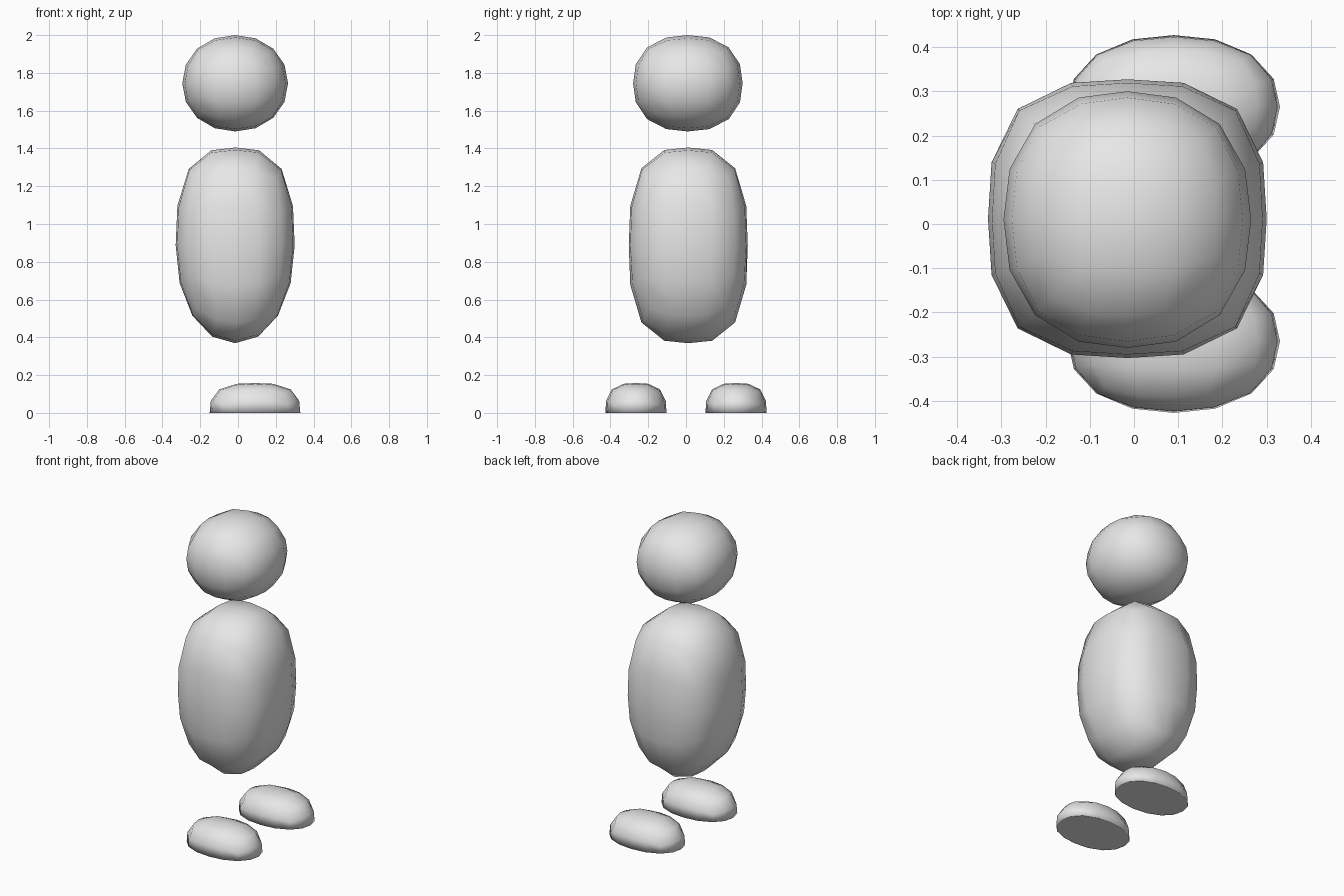
import bpy, bmesh, math
from mathutils import Vector

if "Cube" in bpy.data.objects:
    bpy.data.objects.remove(bpy.data.objects["Cube"])

grey = bpy.data.materials.new("plain grey")
grey.diffuse_color = (0.8, 0.8, 0.8, 1)
grey.use_nodes = True
grey.node_tree.nodes["Principled BSDF"].inputs["Base Color"].default_value = grey.diffuse_color


def rounded_block(name, centre, half, pair, lone, inner_top, inner_bottom, outer, flat=False):
    """Cube grid inflated to a soft block: 'pair' axes share one roundness, 'lone' axis another."""
    bm = bmesh.new()
    bmesh.ops.create_cube(bm, size=2)
    bmesh.ops.subdivide_edges(bm, edges=bm.edges[:], cuts=3, use_grid_fill=True)
    for v in bm.verts:
        d = Vector([math.tan(c * math.pi / 4) for c in v.co])
        n = inner_top if d.z >= 0 else inner_bottom
        ring = (abs(d[pair[0]]) ** n + abs(d[pair[1]]) ** n) ** (1 / n)
        d /= (ring ** outer + abs(d[lone]) ** outer) ** (1 / outer)
        if flat:
            d.z = max(d.z, 0)          # flat sole
        v.co = Vector(c + h * k for c, h, k in zip(centre, half, d))
    for f in bm.faces:
        f.smooth = True
    bmesh.ops.recalc_face_normals(bm, faces=bm.faces[:])
    mesh = bpy.data.meshes.new(name)
    bm.to_mesh(mesh)
    bm.free()
    mesh.materials.append(grey)
    obj = bpy.data.objects.new(name, mesh)
    bpy.context.collection.objects.link(obj)
    return obj


X, Y, Z = 0, 1, 2

# Head
rounded_block("head", (-0.015, 0.01, 1.745), (0.28, 0.29, 0.255), (X, Z), Y, 2.1, 2.1, 2.35)

# Body, narrowing to a ridge underneath
rounded_block("body", (-0.015, 0.012, 0.887), (0.315, 0.315, 0.518), (X, Z), Y, 2.8, 2.1, 2.9)

# Feet
for side, y in (("front", -0.265), ("back", 0.265)):
    rounded_block(side + "_foot", (0.09, y, 0), (0.24, 0.162, 0.158), (X, Y), Z, 2.2, 2.2, 2.9, flat=True)
